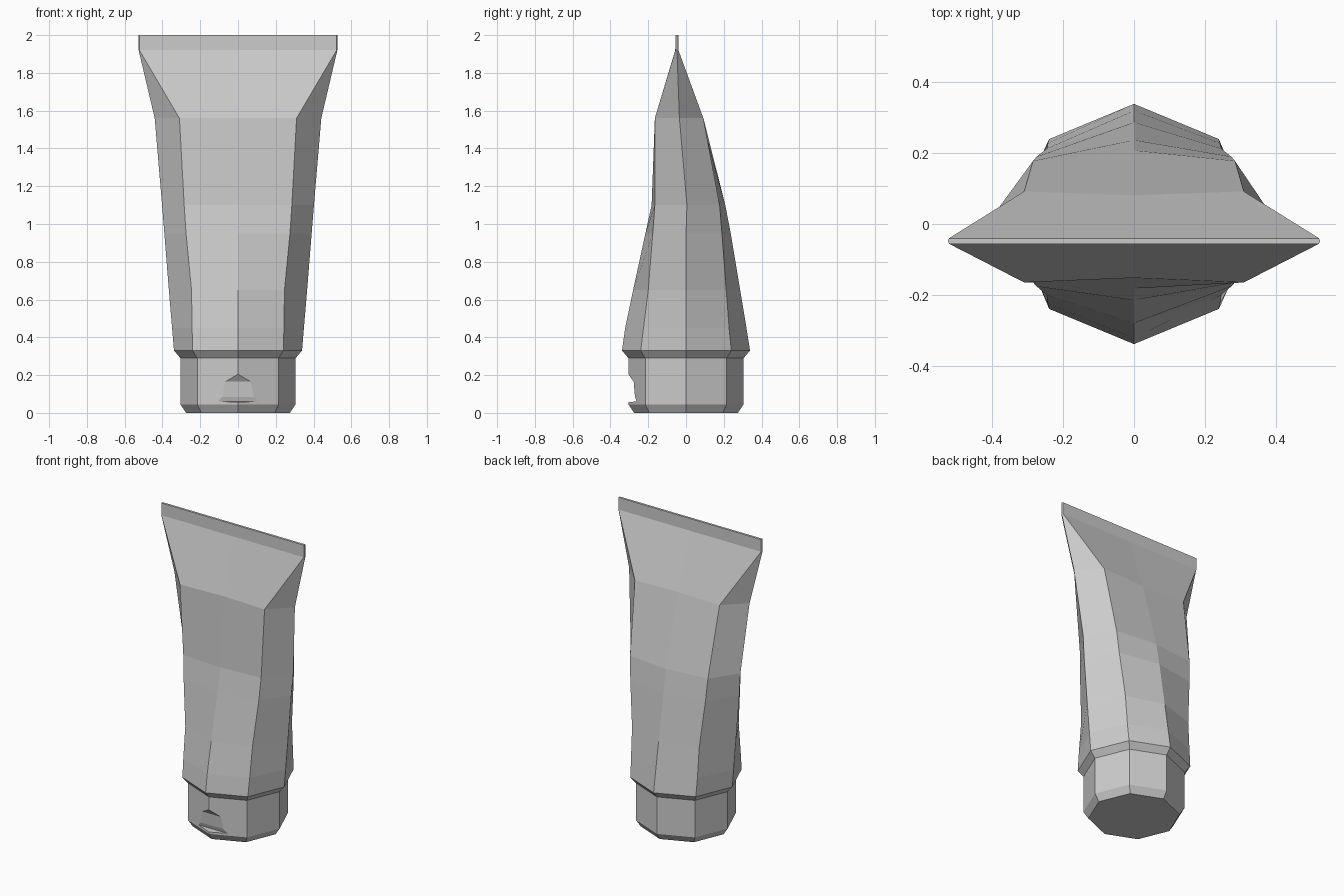
import bpy, bmesh

if "Cube" in bpy.data.objects:
    bpy.data.objects.remove(bpy.data.objects["Cube"])


def add_object(name, bm):
    bmesh.ops.recalc_face_normals(bm, faces=bm.faces)
    mesh = bpy.data.meshes.new(name)
    bm.to_mesh(mesh)
    bm.free()
    obj = bpy.data.objects.new(name, mesh)
    bpy.context.collection.objects.link(obj)
    return obj


def loft(name, rings, bottom=True):
    """Skin between closed rings of points; the top is always capped."""
    bm = bmesh.new()
    loops = [[bm.verts.new(p) for p in ring] for ring in rings]
    n = len(loops[0])
    for a, b in zip(loops, loops[1:]):
        for i in range(n):
            j = (i + 1) % n
            bm.faces.new((a[i], a[j], b[j], b[i]))
    if bottom:
        bm.faces.new(loops[0])
    bm.faces.new(loops[-1])
    return add_object(name, bm)


def ring(z, front, cx, cfront, sx, sy, cback, back):
    """Eight-sided section, mirrored across x = 0."""
    return [(0, front, z), (cx, cfront, z), (sx, sy, z), (cx, cback, z),
            (0, back, z), (-cx, cback, z), (-sx, sy, z), (-cx, cfront, z)]


def octagon(z, r):
    c = r * 0.707
    return ring(z, -r, c, -c, r, 0, c, r)


# Squeezed tube body, from shoulder to crimped flat seam
loft("tube_body", [
    octagon(0.29, 0.305),
    octagon(0.33, 0.339),
    ring(0.45, -0.322, 0.243, -0.225, 0.349, 0, 0.228, 0.320),
    ring(0.65, -0.280, 0.246, -0.200, 0.366, 0, 0.213, 0.287),
    ring(0.95, -0.215, 0.275, -0.176, 0.390, 0, 0.190, 0.237),
    ring(1.10, -0.182, 0.285, -0.165, 0.402, 0.005, 0.178, 0.208),
    ring(1.56, -0.152, 0.310, -0.165, 0.441, -0.035, 0.092, 0.081),
    ring(1.92, -0.057, 0.522, -0.056, 0.526, -0.048, -0.040, -0.040),
    ring(2.00, -0.056, 0.522, -0.056, 0.526, -0.048, -0.041, -0.041),
], bottom=False)

# Flip cap the tube stands on
cap = loft("flip_cap", [octagon(0, 0.275), octagon(0.045, 0.305),
                        octagon(0.29, 0.305)])

# Thumb notch in the front of the cap
profile = [(-0.40, 0.33), (-0.305, 0.205), (-0.277, 0.165),
           (-0.270, 0.085), (-0.262, 0.060), (-0.40, 0.052)]
cutter = loft("thumb_notch_cutter",
              [[(x, y, z) for y, z in profile] for x in (-0.16, 0.16)])
cutter.hide_render = True
cutter.hide_set(True)
cut = cap.modifiers.new("thumb_notch", 'BOOLEAN')
cut.operation = 'DIFFERENCE'
cut.solver = 'EXACT'
cut.object = cutter
